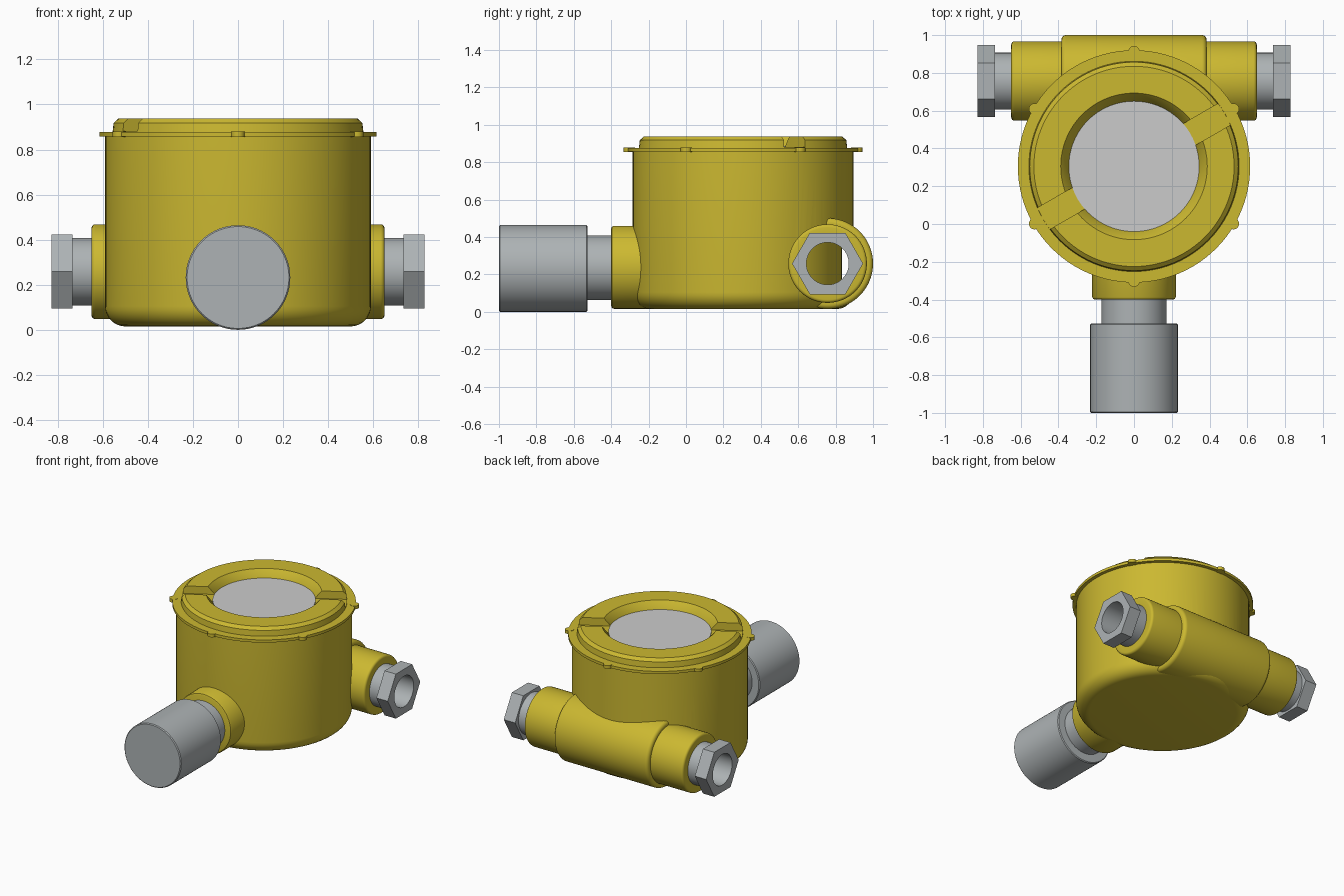
import bpy, bmesh
from math import sin, cos, pi, radians
from mathutils import Matrix, Vector

if "Cube" in bpy.data.objects:
    bpy.data.objects.remove(bpy.data.objects["Cube"])

CY = 0.305                       # y of the housing axis
PIPE = Vector((0, 0.757, 0.258))  # centre of the cross pipe


def material(name, rgb):
    m = bpy.data.materials.new(name)
    m.diffuse_color = (*rgb, 1)
    m.use_nodes = True
    m.node_tree.nodes["Principled BSDF"].inputs["Base Color"].default_value = m.diffuse_color
    return m


YELLOW = material("yellow_paint", (0.60, 0.48, 0.03))
METAL = material("metal", (0.42, 0.45, 0.46))
GLASS = material("window_grey", (0.62, 0.62, 0.62))


def finish(bm, name, mat):
    bmesh.ops.remove_doubles(bm, verts=bm.verts, dist=1e-5)
    bmesh.ops.recalc_face_normals(bm, faces=bm.faces)
    me = bpy.data.meshes.new(name)
    bm.to_mesh(me)
    bm.free()
    ob = bpy.data.objects.new(name, me)
    bpy.context.collection.objects.link(ob)
    if mat:
        me.materials.append(mat)
    return ob


def smooth(ob):
    bpy.ops.object.select_all(action='DESELECT')
    ob.select_set(True)
    bpy.context.view_layer.objects.active = ob
    bpy.ops.object.shade_smooth_by_angle(angle=radians(28))


def lathe(name, profile, centre, axis='z', mat=None, closed=False, n=96):
    """Revolve (radius, height[, hex]) points; hex points follow a hexagon."""
    bm = bmesh.new()
    rings = []
    for r, h, *hexed in profile:
        ring = []
        for i in range(n):
            a = 2 * pi * i / n
            k = cos(pi / 6) / cos(a % (pi / 3) - pi / 6) if hexed else 1
            u, v = r * k * cos(a), r * k * sin(a)
            p = {'z': (u, v, h), 'x': (h, u, v), 'y': (u, h, v)}[axis]
            ring.append(bm.verts.new(Vector(p) + Vector(centre)))
        rings.append(ring)
    pairs = list(zip(rings, rings[1:])) + ([(rings[-1], rings[0])] if closed else [])
    for a, b in pairs:
        for i in range(n):
            j = (i + 1) % n
            bm.faces.new((a[i], a[j], b[j], b[i]))
    ob = finish(bm, name, mat)
    smooth(ob)
    return ob


def arc(cr, ch, rad, a0, a1, steps=8):
    """Rounded corner for a profile, angles in degrees."""
    angs = [radians(a0 + (a1 - a0) * i / steps) for i in range(steps + 1)]
    return [(cr + rad * cos(a), ch + rad * sin(a)) for a in angs]


def cut(ob, cutter):
    cutter.hide_render = True
    mod = ob.modifiers.new("cut", 'BOOLEAN')
    mod.operation, mod.solver, mod.object = 'DIFFERENCE', 'EXACT', cutter
    bpy.context.view_layer.objects.active = ob
    bpy.ops.object.modifier_apply(modifier=mod.name)
    bpy.data.objects.remove(cutter)
    smooth(ob)


# Housing with rounded bottom edge, bored for the cross pipe
housing = lathe("housing", [(0, 0.015)] + arc(0.50, 0.105, 0.09, -90, 0)
                + [(0.59, 0.865), (0, 0.865)], (0, CY, 0), mat=YELLOW)
bore = lathe("bore_cutter", [(0, -0.64), (0.165, -0.64), (0.165, 0.64), (0, 0.64)],
             PIPE, 'x', n=64)
cut(housing, bore)
lathe("inner_core", [(0, 0.08), (0.53, 0.08), (0.53, 0.85), (0, 0.85)],
      (0, CY, 0), mat=YELLOW)

# Cross pipe at the back: thick middle, thinner arms, open bore
half = [(0.165, 0.65)] + [(r, h) for r, h in arc(0.193, 0.633, 0.017, 90, 0, 4)] \
    + [(0.21, 0.385)] + arc(0.218, 0.36, 0.025, 90, 0, 5)
lathe("cross_pipe", half + [(r, -h) for r, h in reversed(half)],
      PIPE, 'x', YELLOW, closed=True)

# Hexagonal cable glands at both pipe ends
for side, s in (("left", -1), ("right", 1)):
    lathe(side + "_gland_neck", [(0.113, 0.60 * s), (0.15, 0.60 * s), (0.15, 0.74 * s),
                                 (0.113, 0.74 * s)], PIPE, 'x', METAL, closed=True)
    lathe(side + "_gland_nut", [(0.113, 0.735 * s), (0.19, 0.735 * s, 1),
                                (0.19, 0.828 * s, 1), (0.113, 0.828 * s)],
          PIPE, 'x', METAL, closed=True)
    # Collar closing the arm around the gland
    lathe(side + "_pipe_collar", [(0.14, 0.61 * s), (0.17, 0.61 * s), (0.17, 0.65 * s),
                                  (0.14, 0.65 * s)], PIPE, 'x', YELLOW, closed=True)

# Front boss and sensor
lathe("front_boss", [(0, -0.10), (0.222, -0.10), (0.222, -0.385)]
      + [(0.217, -0.396), (0.207, -0.40), (0, -0.40)], (0, 0, 0.238), 'y', YELLOW)
lathe("sensor_neck", [(0, -0.38), (0.172, -0.38), (0.172, -0.54), (0, -0.54)],
      (0, 0, 0.236), 'y', METAL)
lathe("sensor_body", [(0, -0.527), (0.226, -0.527), (0.232, -0.533), (0.232, -0.994),
                      (0.226, -1.0), (0, -1.0)], (0, 0, 0.232), 'y', METAL)

# Lid flange with six small lugs
lathe("lid_flange", [(0, 0.857), (0.615, 0.857), (0.615, 0.877), (0, 0.877)],
      (0, CY, 0), mat=YELLOW)
bm = bmesh.new()
for i in range(6):
    a = radians(30 + 60 * i)
    bmesh.ops.create_cone(bm, cap_ends=True, segments=16, radius1=0.03, radius2=0.03,
                          depth=0.024, matrix=Matrix.Translation(
                              (0.608 * cos(a), CY + 0.608 * sin(a), 0.867)))
smooth(finish(bm, "lid_lugs", YELLOW))

# Lid ring with conical window recess and a slot across it
lid = lathe("lid_ring", [(0.34, 0.865), (0.345, 0.885), (0.388, 0.938), (0.53, 0.938),
                         (0.552, 0.918), (0.558, 0.865)], (0, CY, 0), mat=YELLOW, closed=True)
bm = bmesh.new()
bmesh.ops.create_cube(bm, size=1, matrix=Matrix.Translation((0, CY, 0.932))
                      @ Matrix.Rotation(radians(30), 4, 'Z')
                      @ Matrix.Diagonal((1.4, 0.13, 0.1, 1)))
cut(lid, finish(bm, "slot_cutter", None))

# Window disc
lathe("window", [(0, 0.87), (0.345, 0.87), (0.345, 0.887), (0, 0.887)],
      (0, CY, 0), mat=GLASS)
